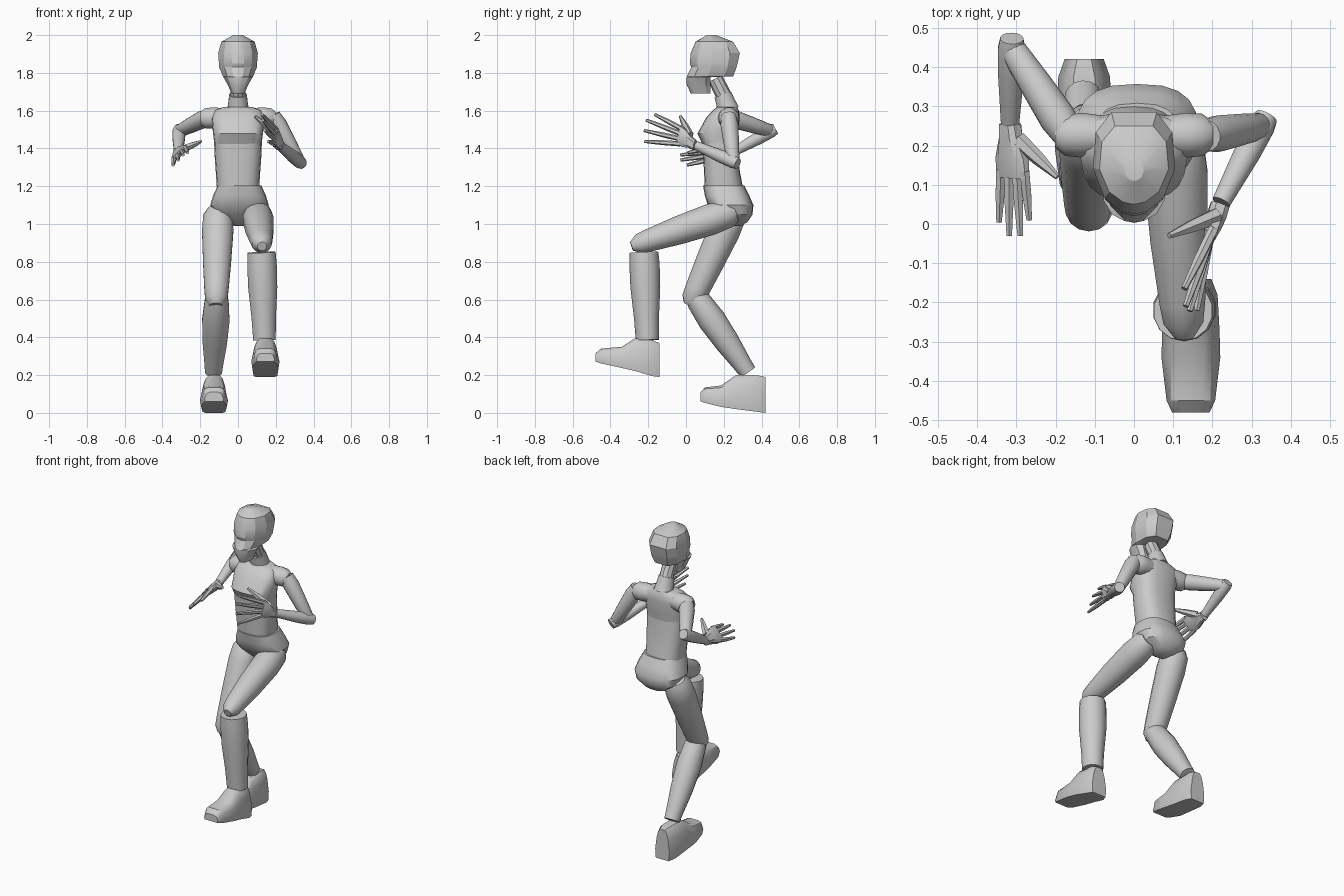
import bpy, bmesh
from math import sin, cos, pi, copysign
from mathutils import Vector as V


def loft(name, rings, angle=0.6):
    """Skin a list of equal-length point rings and cap both ends."""
    bm = bmesh.new()
    vs = [[bm.verts.new(p) for p in r] for r in rings]
    n = len(rings[0])
    for a, b in zip(vs, vs[1:]):
        for i in range(n):
            bm.faces.new((a[i], a[(i + 1) % n], b[(i + 1) % n], b[i]))
    bm.faces.new(vs[0])
    bm.faces.new(vs[-1])
    bmesh.ops.recalc_face_normals(bm, faces=bm.faces)
    me = bpy.data.meshes.new(name)
    bm.to_mesh(me)
    bm.free()
    ob = bpy.data.objects.new(name, me)
    bpy.context.collection.objects.link(ob)
    bpy.ops.object.select_all(action='DESELECT')
    ob.select_set(True)
    bpy.context.view_layer.objects.active = ob
    bpy.ops.object.shade_smooth_by_angle(angle=angle)
    return ob


def limb(name, a, b, stations, n=14):
    """Round limb from a to b; stations are (t, radius)."""
    a, b = V(a), V(b)
    d = (b - a).normalized()
    ref = V((0, 0, 1)) if abs(d.x) > 0.8 else V((1, 0, 0))
    u = (ref - d * ref.dot(d)).normalized()
    w = d.cross(u)
    rings = []
    for t, r in stations:
        c = a.lerp(b, t) if t <= 1 else b + (b - a) * (t - 1)
        rings.append([c + u * r * cos(2 * pi * (i + .5) / n) + w * r * sin(2 * pi * (i + .5) / n)
                      for i in range(n)])
    return loft(name, rings)


def trunk(name, levels, cx=0, power=0.75, n=20):
    """Stack of rounded-box rings; levels are (z, y front, y back, half width)."""
    def sp(v):
        return copysign(abs(v) ** power, v)
    rings = []
    for z, f, k, w in levels:
        rings.append([V((cx + w * sp(cos(2 * pi * i / n)),
                         (f + k) / 2 + (k - f) / 2 * sp(sin(2 * pi * i / n)), z)) for i in range(n)])
    return loft(name, rings)


def foot(name, cx, sections):
    """Shoe lofted along y; sections are (y, z bottom, z top, half width, top half width)."""
    rings = []
    for y, zb, zt, wb, wt in sections:
        h = zt - zb
        half = [(wb * .92, zb), (wb, zb + h * .3), (wb * .5 + wt * .5, zb + h * .7),
                (wt, zt - h * .1), (wt * .6, zt)]
        rings.append([V((cx + x, y, z)) for x, z in half] +
                     [V((cx - x, y, z)) for x, z in reversed(half)])
    return loft(name, rings)


def hand(side, wrist, index, pinky, tips, thumb):
    """Palm, four fanned fingers and a thumb."""
    wrist, index, pinky = V(wrist), V(index), V(pinky)
    w = (index - pinky).normalized()
    d = ((index + pinky) / 2 - wrist).normalized()
    nrm = w.cross(d).normalized()

    def ring(c, hw, ht):
        return [c + w * x * hw + nrm * y * ht for x, y in
                ((1, .5), (.6, 1), (-.6, 1), (-1, .5), (-1, -.5), (-.6, -1), (.6, -1), (1, -.5))]
    knuckle = (index + pinky) / 2
    hw = (index - pinky).length / 2 + .009
    loft(side + "_palm", [ring(wrist - d * .015, .026, .024), ring(wrist + d * .02, .031, .024),
                          ring(wrist.lerp(knuckle, .6), hw * .98, .02), ring(knuckle, hw, .013)])
    for i, tip in enumerate(tips):
        base = index.lerp(pinky, i / 3)
        limb(f"{side}_finger_{i + 1}", base - d * .02, tip, [(0, .014), (.5, .013), (1, .008)], 6)
    limb(side + "_thumb", thumb[0], thumb[1], [(0, .022), (.5, .018), (1, .008)], 6)


# Head: faceted skull with the jaw cut away at the back
head = []
for z, f, k, w in [(1.69, .025, .13, .034), (1.74, .003, .13, .056), (1.778, .004, .13, .078),
                   (1.782, .005, .25, .08), (1.83, .028, .268, .1), (1.85, .02, .273, .101),
                   (1.905, .025, .285, .105), (1.965, .05, .25, .088), (2.0, .11, .16, .025)]:
    half = [(.32, .03), (.72, .16), (1, .45), (.93, .8), (.55, 1)]
    head.append([V((x * w, f + (k - f) * t, z)) for x, t in [(0, 0)] + half] +
                [V((-x * w, f + (k - f) * t, z)) for x, t in [(0, 1)] + half[::-1]])
loft("head", head, 0.45)

# Neck segments
limb("neck_upper", (0, .2, 1.68), (0, .155, 1.77), [(0, .042), (1, .04)], 10)
limb("neck_lower", (0, .225, 1.6), (0, .195, 1.685), [(0, .06), (.5, .053), (1, .048)], 12)

# Trunk
trunk("chest", [(1.40, .1, .265, .122), (1.478, .06, .272, .132), (1.56, .105, .285, .14),
                (1.6, .14, .28, .125), (1.62, .165, .27, .075)])
trunk("abdomen", [(1.19, .1, .302, .112), (1.28, .095, .285, .118), (1.38, .09, .272, .125),
                  (1.47, .085, .265, .127)])
trunk("pelvis", [(1.205, .09, .308, .115), (1.15, .1, .335, .14), (1.1, .115, .357, .155),
                 (1.05, .16, .352, .135), (1.01, .2, .325, .075), (.99, .23, .29, .03)], .008)

# Shoulder yokes
for side, s in (("right", 1), ("left", -1)):
    limb(side + "_shoulder", (s * .07, .225, 1.565), (s * .2, .228, 1.558),
         [(0, .05), (.5, .057), (.8, .054), (1, .035)])

# Arms: shoulder, elbow, wrist
for side, sh, el, wr in (
        ("right", (.185, .225, 1.575), (.325, .25, 1.33), (.222, .055, 1.415)),
        ("left", (-.165, .225, 1.565), (-.312, .45, 1.492), (-.316, .258, 1.385))):
    limb(side + "_upper_arm", sh, el, [(0, .04), (.2, .047), (.6, .041), (.95, .034), (1.03, .025)])
    limb(side + "_forearm", el, wr, [(-.12, .03), (0, .035), (.35, .034), (.8, .027), (1, .024)])

hand("right", (.215, .035, 1.425), (.198, -.03, 1.51), (.188, -.045, 1.435),
     [(.128, -.165, 1.58), (.132, -.21, 1.55), (.142, -.222, 1.495), (.16, -.22, 1.437)],
     [(.21, .02, 1.47), (.09, -.03, 1.57)])
hand("left", (-.315, .24, 1.38), (-.278, .115, 1.405), (-.338, .12, 1.345),
     [(-.267, .01, 1.378), (-.29, -.03, 1.365), (-.318, -.03, 1.338), (-.344, .005, 1.312)],
     [(-.295, .215, 1.395), (-.195, .12, 1.437)])

# Raised leg
limb("right_thigh", (.1, .25, 1.065), (.125, -.235, .9),
     [(-.02, .055), (.05, .075), (.25, .083), (.6, .075), (.92, .06), (1.03, .052), (1.11, .025)])
limb("right_shin", (.125, -.222, .85), (.14, -.205, .385),
     [(0, .076), (.15, .08), (.4, .079), (.75, .066), (1, .061)])
foot("right_shoe", .145, [(-.14, .19, .37, .052, .03), (-.18, .195, .385, .068, .045),
                          (-.27, .222, .395, .073, .047), (-.34, .238, .35, .075, .052),
                          (-.45, .262, .34, .062, .05), (-.48, .272, .315, .048, .035)])

# Standing leg
limb("left_thigh", (-.105, .255, 1.08), (-.115, .04, .61),
     [(0, .055), (.08, .08), (.25, .085), (.6, .076), (.9, .066), (1.02, .06), (1.09, .035)])
limb("left_shin", (-.112, .055, .61), (-.13, .328, .215),
     [(-.03, .055), (.05, .065), (.3, .074), (.6, .066), (.9, .05), (1, .046)])
foot("left_shoe", -.127, [(.42, .0, .19, .05, .03), (.375, .006, .2, .066, .045),
                          (.265, .02, .2, .07, .045), (.185, .032, .145, .074, .052),
                          (.1, .053, .135, .062, .05), (.078, .06, .11, .05, .035)])
